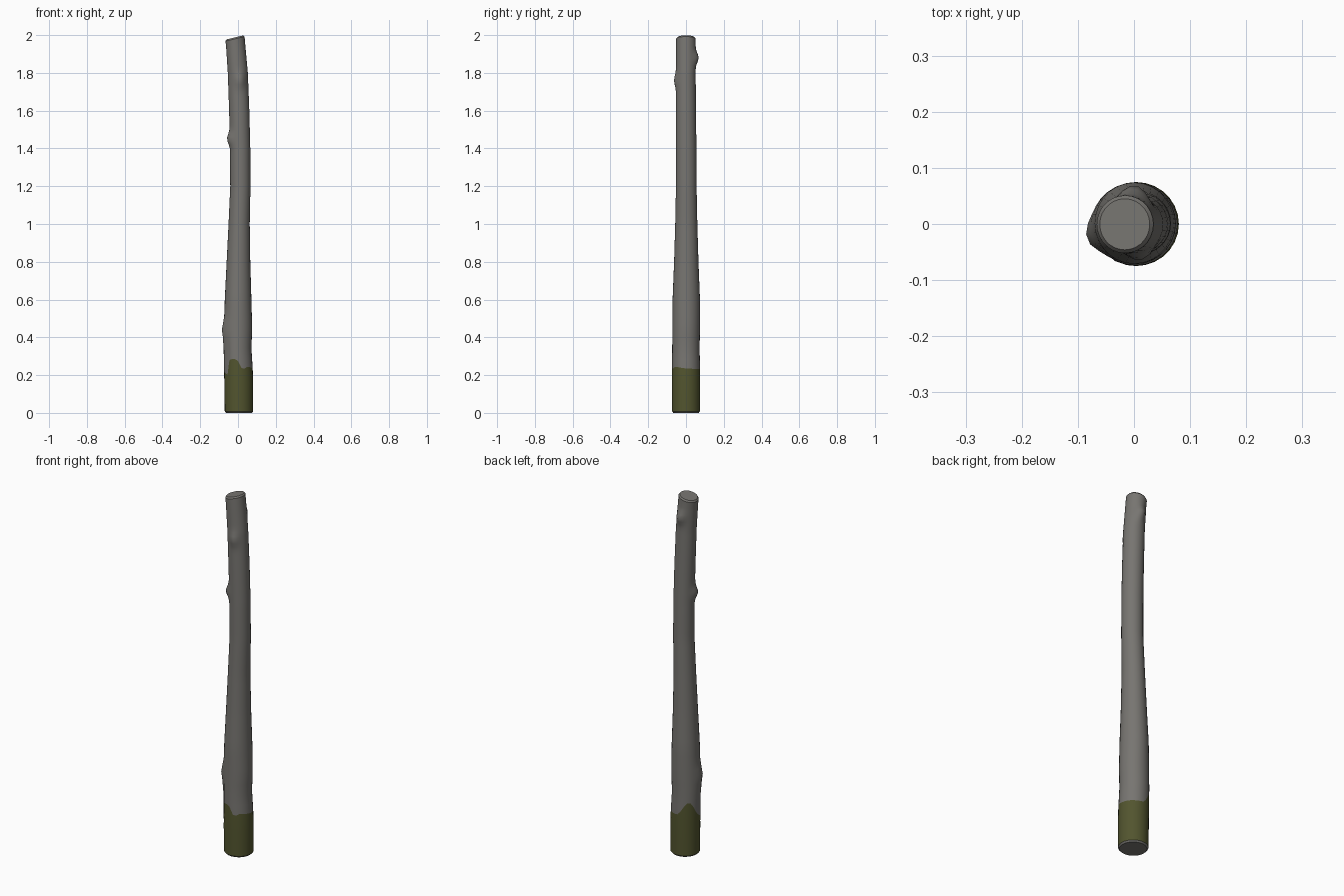
import bpy, bmesh, math

if "Cube" in bpy.data.objects:
    bpy.data.objects.remove(bpy.data.objects["Cube"])

N = 28  # sides of the trunk

# height, x left, x right, y front, y back
PROFILE = [
    (0.00, -.070, .080, -.074, .074), (0.20, -.073, .080, -.075, .075),
    (0.34, -.076, .071, -.073, .072), (0.45, -.074, .075, -.072, .074),
    (0.60, -.070, .071, -.071, .074), (0.80, -.060, .065, -.063, .066),
    (1.00, -.050, .062, -.057, .060), (1.20, -.041, .066, -.053, .056),
    (1.40, -.042, .065, -.053, .055), (1.60, -.047, .060, -.053, .053),
    (1.80, -.054, .052, -.053, .051), (2.00, -.067, .034, -.052, .051)]

# knots and groove: height, angle, amount, height spread, angle spread
BUMPS = [(1.45, 200, .018, .035, 26), (1.88, 82, .018, .032, 26),
         (1.76, -80, .012, .035, 24), (0.44, 198, .014, .05, 24),
         (0.32, 222, -.007, .09, 9)]

# moss edge: angle, height
MOSS = [(0, .235), (60, .232), (95, .235), (115, .28), (135, .31), (150, .29),
        (165, .25), (185, .22), (222, .20), (232, .285), (268, .285),
        (276, .245), (290, .23), (310, .245), (360, .235)]


def interp(table, t):
    for a, b in zip(table, table[1:]):
        if t <= b[0]:
            f = (t - a[0]) / (b[0] - a[0])
            return [p + (q - p) * f for p, q in zip(a[1:], b[1:])]
    return table[-1][1:]


def surface(z, deg, inset=0.0):
    x0, x1, y0, y1 = interp(PROFILE, z)
    r = 1.0
    add = -inset
    for bz, ba, amt, sz, sa in BUMPS:
        d = (deg - ba + 180) % 360 - 180
        add += amt * math.exp(-((z - bz) / sz) ** 2 - (d / sa) ** 2)
    c, s = math.cos(math.radians(deg)), math.sin(math.radians(deg))
    x = (x0 + x1) / 2 + c * ((x1 - x0) / 2 + add)
    y = (y0 + y1) / 2 + s * ((y1 - y0) / 2 + add)
    return x, y


def material(name, rgb):
    m = bpy.data.materials.new(name)
    m.diffuse_color = (*rgb, 1)
    m.use_nodes = True
    m.node_tree.nodes["Principled BSDF"].inputs["Base Color"].default_value = m.diffuse_color
    return m


bm = bmesh.new()
rings = []


def add_ring(zfun, inset=0.0, slant=False):
    ring = []
    for i in range(N):
        deg = 360 * i / N
        z = zfun(deg)
        x, y = surface(z, deg, inset)
        if slant:  # sloping saw cut at the top
            z -= 0.24 * (0.034 - x)
        ring.append(bm.verts.new((x, y, z)))
    rings.append(ring)


# mossy foot, its last ring following the moss edge
add_ring(lambda d: 0.0, 0.007)
add_ring(lambda d: 0.008)
for f in (0.33, 0.67, 1.0):
    add_ring(lambda d: interp(MOSS, d)[0] * f)
moss_ring = len(rings) - 1
# bare trunk
for f in (0.3, 0.65, 1.0):
    add_ring(lambda d: interp(MOSS, d)[0] * (1 - f) + 0.40 * f)
z = 0.44
while z < 1.955:
    add_ring(lambda d: z)
    z += 0.02 if 1.36 < z < 1.54 or 1.66 < z else 0.04
add_ring(lambda d: 1.992, 0.0, True)
add_ring(lambda d: 2.0, 0.006, True)

for k, (a, b) in enumerate(zip(rings, rings[1:])):
    for i in range(N):
        j = (i + 1) % N
        f = bm.faces.new((a[i], a[j], b[j], b[i]))
        f.material_index = 1 if 1 <= k < moss_ring else 0
# sawn ends
bm.faces.new(list(reversed(rings[0])))
bm.faces.new(rings[-1])

mesh = bpy.data.meshes.new("wooden_post")
bm.to_mesh(mesh)
bm.free()
mesh.materials.append(material("grey bark", (0.185, 0.178, 0.165)))
mesh.materials.append(material("olive moss", (0.085, 0.090, 0.028)))
post = bpy.data.objects.new("wooden_post", mesh)
bpy.context.collection.objects.link(post)
bpy.context.view_layer.objects.active = post
post.select_set(True)
bpy.ops.object.shade_smooth_by_angle(angle=math.radians(35))
